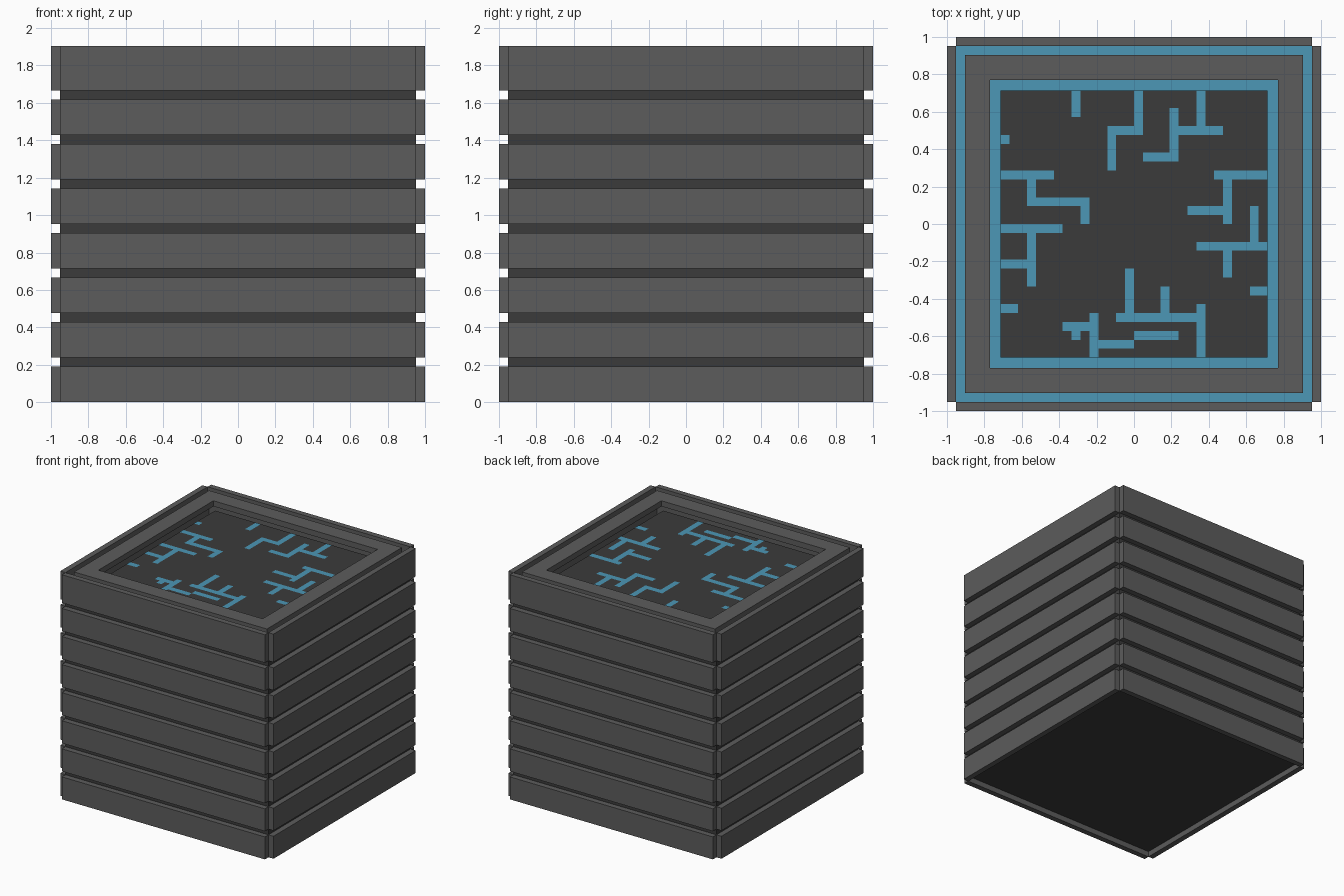
import bpy, bmesh
from mathutils import Matrix

if "Cube" in bpy.data.objects:
    bpy.data.objects.remove(bpy.data.objects["Cube"])

U = 1 / 21  # modelling unit: the box is 42 x 42 x 40 units


def material(name, rgb):
    m = bpy.data.materials.new(name)
    m.diffuse_color = (*rgb, 1)
    m.use_nodes = True
    m.node_tree.nodes["Principled BSDF"].inputs["Base Color"].default_value = m.diffuse_color
    return m


GREY = material("slat grey", (0.107, 0.107, 0.107))
DARK = material("dark grey", (0.044, 0.044, 0.044))
BLUE = material("glow blue", (0.072, 0.31, 0.465))


def finish(name, bm, mats):
    bmesh.ops.scale(bm, vec=(U, U, U), verts=bm.verts)
    me = bpy.data.meshes.new(name)
    bm.to_mesh(me)
    bm.free()
    for m in mats:
        me.materials.append(m)
    ob = bpy.data.objects.new(name, me)
    bpy.context.collection.objects.link(ob)
    return ob


def add_box(bm, x0, x1, y0, y1, z0, z1):
    mat = Matrix.Translation(((x0 + x1) / 2, (y0 + y1) / 2, (z0 + z1) / 2)) \
        @ Matrix.Diagonal((x1 - x0, y1 - y0, z1 - z0, 1))
    bmesh.ops.create_cube(bm, size=1, matrix=mat)


# Slats: eight rows on each side, the top row one unit taller
for side in ("front", "back", "left", "right"):
    bm = bmesh.new()
    for row in range(8):
        z0 = row * 5
        z1 = z0 + (5 if row == 7 else 4)
        s = -1 if side in ("front", "left") else 1
        a, b = sorted((20 * s, 21 * s))
        if side in ("front", "back"):
            add_box(bm, -20, 20, a, b, z0, z1)
        else:
            add_box(bm, a, b, -20, 20, z0, z1)
    finish(side + "_slats", bm, [GREY])

# Core: dark box behind the slats, blue on top where the groove shows it
bm = bmesh.new()
add_box(bm, -20, 20, -20, 20, 1, 35)
bm.normal_update()
for f in bm.faces:
    f.material_index = 1 if f.normal.z > 0.5 else 0
finish("core", bm, [DARK, BLUE])

# Top frame: block with a shallow square pit, open where the panel sits
bm = bmesh.new()
add_box(bm, -19, 19, -19, 19, 35, 40)
bm.normal_update()
top = max(bm.faces, key=lambda f: f.normal.z)
bottom = min(bm.faces, key=lambda f: f.normal.z)
bmesh.ops.inset_region(bm, faces=[top], thickness=4)
pit = bmesh.ops.extrude_discrete_faces(bm, faces=[top])["faces"]
bmesh.ops.translate(bm, vec=(0, 0, -1), verts=pit[0].verts)
bmesh.ops.delete(bm, geom=pit + [bottom], context="FACES")
finish("top_frame", bm, [GREY])

# Circuit traces as strokes (x, y, length) in units
ACROSS = [(-3, 10, 4), (4, 10, 6), (1, 7, 4), (-15, 9, 1), (-15, 5, 6),
          (-12, 2, 7), (-15, -1, 7), (-15, -5, 4), (-15, -10, 2),
          (-8, -12, 4), (-5, -14, 5), (0, -13, 5), (-2, -11, 10),
          (9, 5, 6), (6, 1, 5), (7, -3, 8), (13, -8, 2)]
UP = [(-7, 12, 3), (0, 10, 5), (-3, 6, 5), (7, 10, 5), (4, 7, 6),
      (-12, 2, 4), (-6, 0, 3), (-12, -7, 7), (-7, -13, 2), (-5, -15, 5),
      (-1, -11, 6), (3, -11, 4), (7, -15, 6), (10, 0, 6), (13, -3, 5),
      (10, -6, 4)]
cells = {(x + i, y) for x, y, n in ACROSS for i in range(n)}
cells |= {(x, y + i) for x, y, n in UP for i in range(n)}

# Panel: pit floor divided in unit cells, trace cells blue
bm = bmesh.new()
bmesh.ops.create_grid(bm, x_segments=30, y_segments=30, size=15,
                      matrix=Matrix.Translation((0, 0, 39)))
for f in bm.faces:
    c = f.calc_center_median()
    f.material_index = int((round(c.x - 0.5), round(c.y - 0.5)) in cells)
finish("circuit_panel", bm, [DARK, BLUE])
